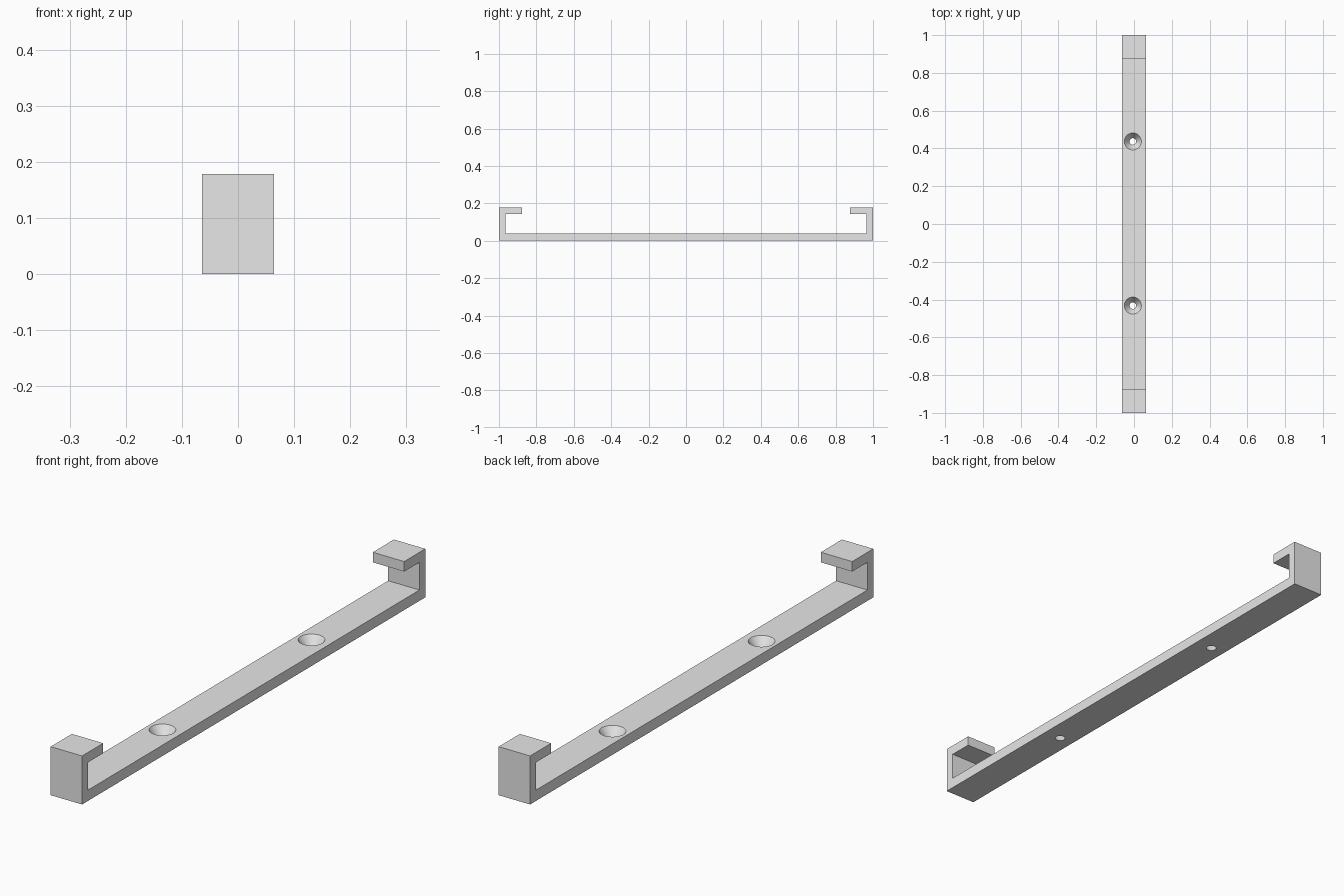
import bpy
import bmesh
from mathutils import Matrix

cube = bpy.data.objects.get("Cube")
if cube:
    bpy.data.objects.remove(cube, do_unlink=True)

HALF_WIDTH, HALF_LENGTH, HEIGHT = 0.064, 1.0, 0.179
BASE, WALL, LIP, REACH = 0.04, 0.034, 0.037, 0.123
HOLE_TOP, HOLE_BOTTOM = 0.045, 0.0175

grey = bpy.data.materials.new("light_grey")
grey.use_nodes = True
grey.diffuse_color = (0.8, 0.8, 0.8, 1)
grey.node_tree.nodes["Principled BSDF"].inputs["Base Color"].default_value = (0.8, 0.8, 0.8, 1)


def make_object(name, bm):
    bmesh.ops.recalc_face_normals(bm, faces=bm.faces)
    mesh = bpy.data.meshes.new(name)
    bm.to_mesh(mesh)
    bm.free()
    mesh.materials.append(grey)
    obj = bpy.data.objects.new(name, mesh)
    bpy.context.collection.objects.link(obj)
    return obj


# Bracket: half of the hooked side profile, mirrored and extruded across the width
half = [(HALF_LENGTH, 0), (HALF_LENGTH, HEIGHT),
        (HALF_LENGTH - REACH, HEIGHT), (HALF_LENGTH - REACH, HEIGHT - LIP),
        (HALF_LENGTH - WALL, HEIGHT - LIP), (HALF_LENGTH - WALL, BASE)]
profile = half + [(-y, z) for y, z in reversed(half)]
bm = bmesh.new()
side = bm.faces.new([bm.verts.new((-HALF_WIDTH, y, z)) for y, z in profile])
extruded = bmesh.ops.extrude_face_region(bm, geom=[side])["geom"]
bmesh.ops.translate(bm, vec=(2 * HALF_WIDTH, 0, 0),
                    verts=[v for v in extruded if isinstance(v, bmesh.types.BMVert)])
bracket = make_object("hooked_bracket", bm)

# Countersunk screw holes: cones that run slightly past both faces of the base
margin = 0.01
flare = margin * (HOLE_TOP - HOLE_BOTTOM) / BASE
bm = bmesh.new()
for y in (-0.432, 0.437):
    bmesh.ops.create_cone(bm, cap_ends=True, segments=48,
                          radius1=HOLE_BOTTOM - flare, radius2=HOLE_TOP + flare,
                          depth=BASE + 2 * margin,
                          matrix=Matrix.Translation((-0.006, y, BASE / 2)))
cutter = make_object("screw_hole_cutter", bm)
cutter.hide_render = True

cut = bracket.modifiers.new("screw_holes", "BOOLEAN")
cut.operation = "DIFFERENCE"
cut.solver = "EXACT"
cut.object = cutter

# Apply the cut, then smooth only the hole walls
bpy.ops.object.select_all(action="DESELECT")
bracket.select_set(True)
bpy.context.view_layer.objects.active = bracket
bpy.ops.object.modifier_apply(modifier=cut.name)
bpy.data.objects.remove(cutter, do_unlink=True)
bpy.ops.object.shade_smooth_by_angle(angle=0.5)
